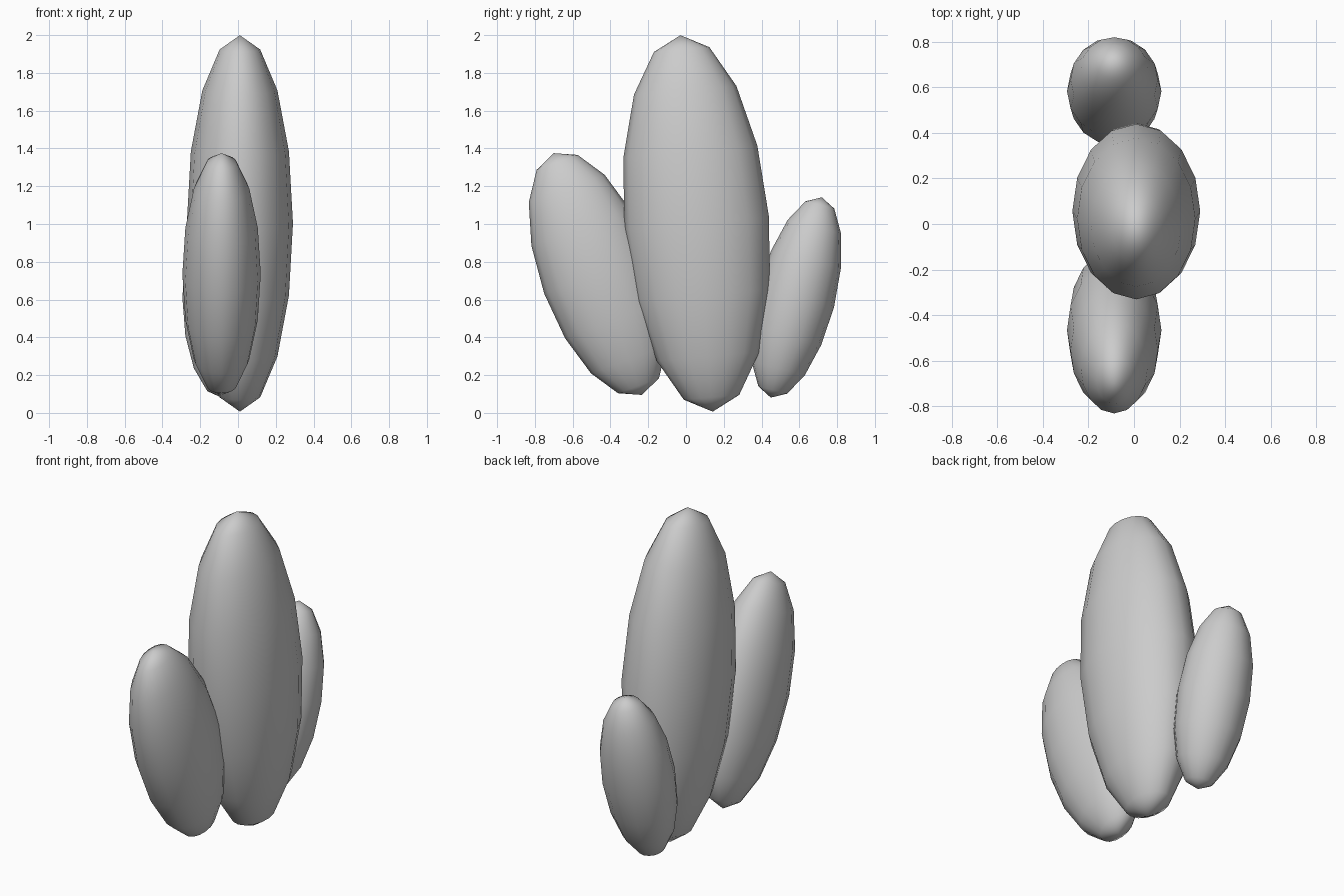
import bpy
from math import radians

if "Cube" in bpy.data.objects:
    bpy.data.objects.remove(bpy.data.objects["Cube"])


def lobe(name, center, radii, tilt):
    """Low-segment smooth ellipsoid, leaning about the x axis."""
    bpy.ops.mesh.primitive_uv_sphere_add(segments=16, ring_count=8, radius=1,
                                         location=center,
                                         rotation=(radians(tilt), 0, 0))
    obj = bpy.context.object
    obj.name = name
    obj.scale = radii
    bpy.ops.object.shade_smooth()
    return obj


# Tall middle lobe
lobe("main_lobe", (0.01, 0.056, 1.003), (0.281, 0.385, 1.0), 4.9)
# Medium lobe leaning to the front
lobe("front_lobe", (-0.087, -0.467, 0.735), (0.2075, 0.302, 0.681), 20)
# Small lobe leaning to the back
lobe("back_lobe", (-0.087, 0.584, 0.611), (0.2075, 0.206, 0.547), -14.3)
